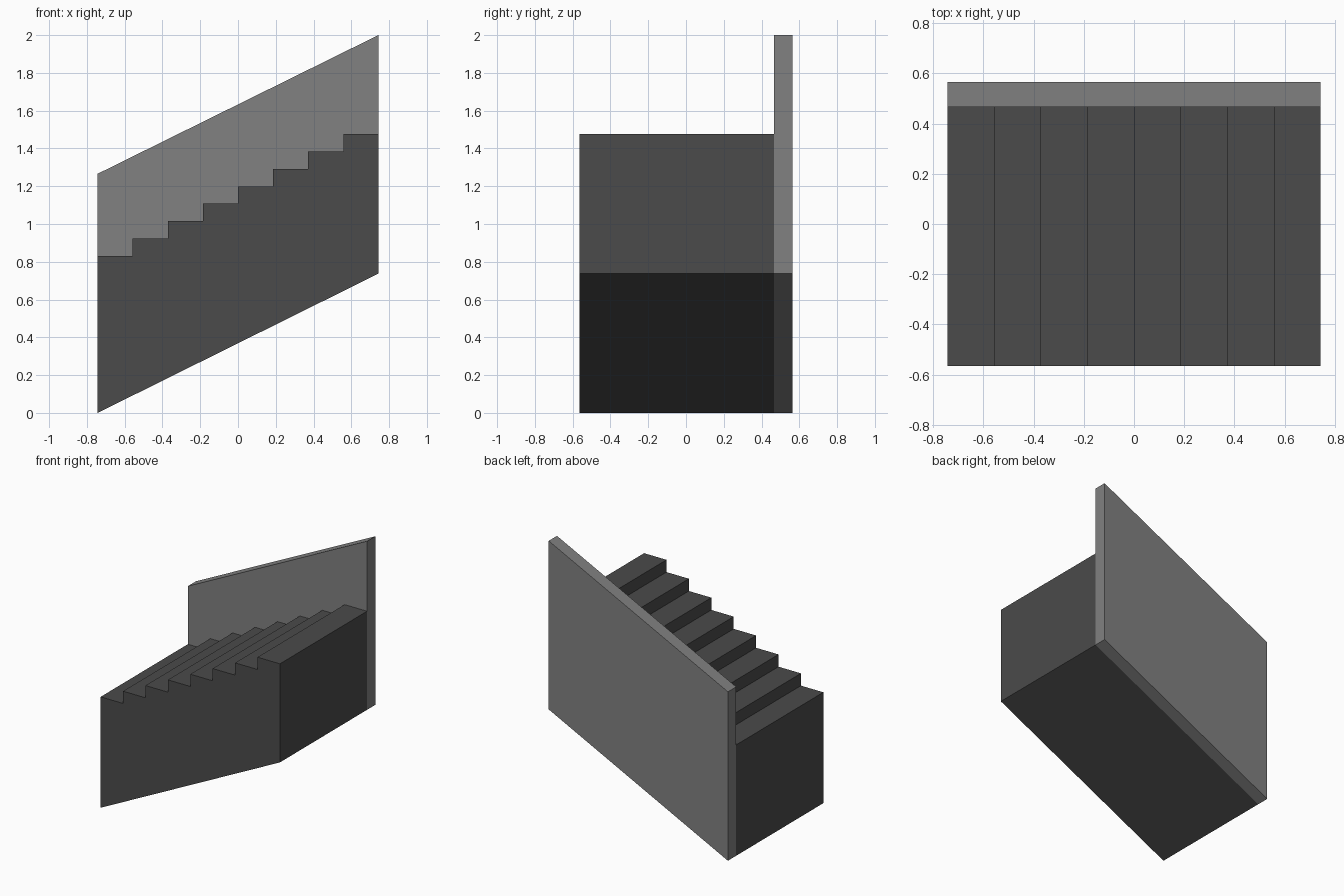
import bpy, bmesh

if "Cube" in bpy.data.objects:
    bpy.data.objects.remove(bpy.data.objects["Cube"])

HALF_X, HALF_Y = 0.743, 0.565   # overall half sizes
WALL_Y = 0.467                  # inner face of the side wall
STEPS = 8
RUN = 2 * HALF_X / STEPS
RISE = 0.737 / STEPS
FIRST = 0.831                   # height of the lowest tread


def grey(name, value):
    mat = bpy.data.materials.new(name)
    mat.diffuse_color = (value, value, value, 1)
    mat.use_nodes = True
    mat.node_tree.nodes["Principled BSDF"].inputs["Base Color"].default_value = mat.diffuse_color
    return mat


def extrude_profile(name, profile, y0, y1, mat):
    """Extrude an (x, z) outline from y0 to y1."""
    bm = bmesh.new()
    face = bm.faces.new([bm.verts.new((x, y0, z)) for x, z in profile])
    res = bmesh.ops.extrude_face_region(bm, geom=[face], use_keep_orig=True)
    verts = [g for g in res["geom"] if isinstance(g, bmesh.types.BMVert)]
    bmesh.ops.translate(bm, verts=verts, vec=(0, y1 - y0, 0))
    bmesh.ops.recalc_face_normals(bm, faces=bm.faces)
    mesh = bpy.data.meshes.new(name)
    bm.to_mesh(mesh)
    bm.free()
    mesh.materials.append(mat)
    obj = bpy.data.objects.new(name, mesh)
    bpy.context.collection.objects.link(obj)
    return obj


# Sloped underside shared by both parts
underside = [(-HALF_X, 0), (HALF_X, STEPS * RISE)]

# Stair flight: treads listed from the top step down
treads = []
for i in reversed(range(STEPS)):
    z = FIRST + i * RISE
    x = -HALF_X + i * RUN
    treads += [(x + RUN, z), (x, z)]
extrude_profile("stair_flight", underside + treads, -HALF_Y, WALL_Y,
                grey("dark_grey", 0.07))

# Sloped side wall along the back
extrude_profile("side_wall", underside + [(HALF_X, 2.0), (-HALF_X, 1.266)],
                WALL_Y, HALF_Y, grey("mid_grey", 0.22))
